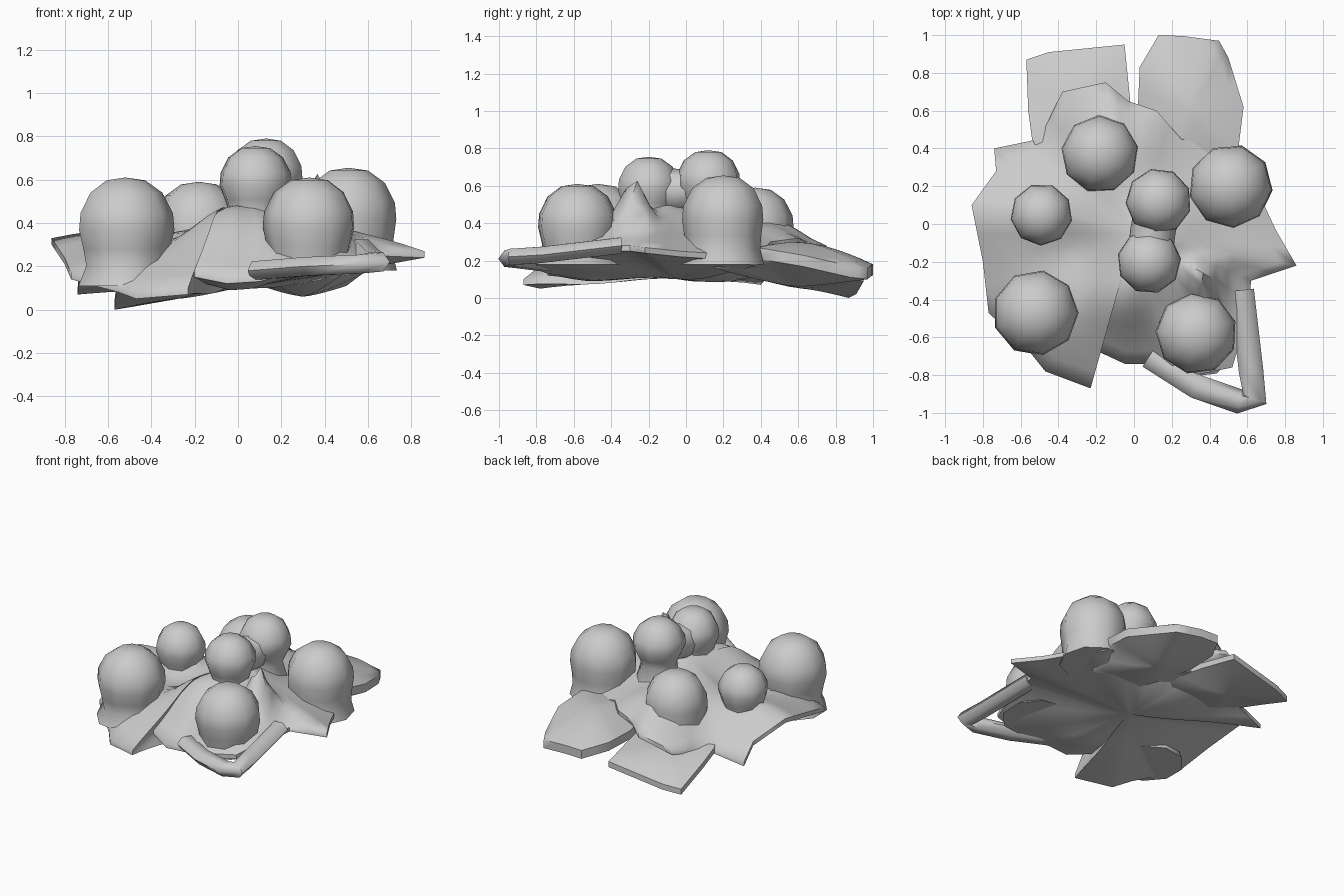
import bpy
import bmesh
from math import cos, sin, pi, exp, radians
from mathutils import Vector

cube = bpy.data.objects.get("Cube")
if cube:
    bpy.data.objects.remove(cube, do_unlink=True)

grey = bpy.data.materials.new("plain_grey")
grey.use_nodes = True
colour = (0.6, 0.6, 0.6, 1)
grey.diffuse_color = colour
for node in grey.node_tree.nodes:
    if node.type == 'BSDF_PRINCIPLED':
        node.inputs["Base Color"].default_value = colour

parts = []


def finish(name, bm):
    """Turn a bmesh into a named, coloured object."""
    bmesh.ops.recalc_face_normals(bm, faces=bm.faces)
    mesh = bpy.data.meshes.new(name)
    bm.to_mesh(mesh)
    bm.free()
    mesh.materials.append(grey)
    obj = bpy.data.objects.new(name, mesh)
    bpy.context.collection.objects.link(obj)
    parts.append(obj)
    return obj


def bridge(bm, ring_a, ring_b):
    n = len(ring_a)
    for i in range(n):
        j = (i + 1) % n
        bm.faces.new((ring_a[i], ring_a[j], ring_b[j], ring_b[i]))


def fan(bm, ring, tip):
    for i, v in enumerate(ring):
        bm.faces.new((v, ring[(i + 1) % len(ring)], tip))


def split_edges(rim):
    """Add a midpoint to every rim edge."""
    result = []
    for i, p in enumerate(rim):
        q = rim[(i + 1) % len(rim)]
        result += [Vector(p), (Vector(p) + Vector(q)) / 2]
    return result


def shell(name, rim, centre, top, bottom, thickness, power, mounds=(), sags=(), rings=6):
    """Closed cushion: an uneven rim rising to a top and sinking to a bottom."""
    bm = bmesh.new()
    outline = split_edges(rim)

    def side(height, drop, power, bumps):
        def place(p, t):
            x = centre[0] + (p.x - centre[0]) * t
            y = centre[1] + (p.y - centre[1]) * t
            z = height + (p.z - drop - height) * t ** power
            for bx, by, amount, width in bumps:
                d2 = (x - bx) ** 2 + (y - by) ** 2
                z += amount * exp(-d2 / width ** 2) * min(1, 4 * (1 - t))
            return bm.verts.new((x, y, max(z, 0)))

        layers = [[place(p, 1 - k / rings) for p in outline] for k in range(rings)]
        for a, b in zip(layers, layers[1:]):
            bridge(bm, a, b)
        fan(bm, layers[-1], place(outline[0], 0))
        return layers[0]

    bridge(bm, side(top, 0, power, mounds), side(bottom, thickness, 1.3, sags))
    return finish(name, bm)


def bulb(name, x, y, z, radius, neck, foot, flare=1.2, sides=9, turn=0.0):
    """Rounded knob on a stem that flares into the body."""
    profile = [(0.42, 0.94), (0.78, 0.68), (1.0, 0.25), (1.03, -0.1),
               ((1 + neck) / 2, -0.5), (neck, -0.85)]
    levels = [(r * radius, z + h * radius) for r, h in profile]
    levels.append((neck * radius * flare, foot))
    bm = bmesh.new()
    layers = []
    for r, h in levels:
        layers.append([bm.verts.new((x + r * cos(turn + 2 * pi * i / sides),
                                     y + r * sin(turn + 2 * pi * i / sides), h))
                       for i in range(sides)])
    for a, b in zip(layers, layers[1:]):
        bridge(bm, a, b)
    fan(bm, layers[0], bm.verts.new((x, y, z + radius)))
    bm.faces.new(layers[-1])
    return finish(name, bm)


def strap(name, path, width, height, sides=6):
    """Flattened tube following a path."""
    points = [Vector(p) for p in path]
    bm = bmesh.new()
    layers = []
    for i, p in enumerate(points):
        along = points[min(i + 1, len(points) - 1)] - points[max(i - 1, 0)]
        across = Vector((along.y, -along.x, 0)).normalized()
        layers.append([bm.verts.new(p + across * width * cos(2 * pi * k / sides)
                                    + Vector((0, 0, height * sin(2 * pi * k / sides))))
                       for k in range(sides)])
    for a, b in zip(layers, layers[1:]):
        bridge(bm, a, b)
    bm.faces.new(layers[0])
    bm.faces.new(layers[-1])
    return finish(name, bm)


# Main body with a ragged rim, folded mounds and a sagging underside
body_rim = [
    (-0.23, -0.87, 0.1), (-0.2, -0.67, 0.18), (-0.05, -0.74, 0.15),
    (0.1, -0.74, 0.16), (0.22, -0.82, 0.19), (0.52, -0.76, 0.23),
    (0.6, -0.5, 0.28), (0.62, -0.3, 0.28), (0.86, -0.22, 0.27),
    (0.75, -0.03, 0.25), (0.68, 0.12, 0.24), (0.58, 0.38, 0.2),
    (0.25, 0.45, 0.3), (0.12, 0.6, 0.32), (-0.03, 0.65, 0.3),
    (-0.15, 0.75, 0.28), (-0.38, 0.7, 0.2), (-0.5, 0.45, 0.16),
    (-0.74, 0.4, 0.1), (-0.73, 0.28, 0.2), (-0.86, 0.1, 0.33),
    (-0.8, -0.2, 0.24), (-0.77, -0.47, 0.17), (-0.55, -0.68, 0.11),
    (-0.47, -0.78, 0.08)]
body_mounds = [(0.37, -0.28, 0.26, 0.09), (-0.05, -0.38, 0.1, 0.18),
               (0.12, -0.1, 0.1, 0.2), (-0.33, -0.15, -0.1, 0.2),
               (-0.1, 0.5, 0.06, 0.2)]
body_sags = [(0, 0.28, -0.06, 0.3), (0, -0.5, -0.03, 0.25)]
shell("body", body_rim, (0, -0.05), 0.41, 0.12, 0.03, 2.2, body_mounds, body_sags, 10)

# Two broad flaps at the back, tucked under the body
shell("back_left_flap",
      [(0.02, 0.6, 0.2), (0.03, 0.83, 0.2), (0.13, 1.0, 0.18),
       (0.26, 0.995, 0.18), (0.45, 0.97, 0.16), (0.5, 0.88, 0.17),
       (0.58, 0.62, 0.23), (0.55, 0.38, 0.27), (0.48, 0.15, 0.22),
       (0.1, 0.15, 0.22)],
      (0.3, 0.6), 0.3, 0.06, 0.06, 1.6)
shell("back_right_flap",
      [(-0.57, 0.87, 0.04), (-0.45, 0.91, 0.06), (-0.05, 0.95, 0.13),
       (-0.02, 0.65, 0.18), (0.03, 0.3, 0.2), (-0.4, 0.2, 0.2),
       (-0.54, 0.45, 0.17), (-0.56, 0.6, 0.13)],
      (-0.28, 0.62), 0.18, 0.05, 0.04, 1.6)

# Looped strap at the front left corner, leaving an opening
strap("corner_loop",
      [(0.08, -0.7, 0.18), (0.33, -0.86, 0.2), (0.56, -0.94, 0.21),
       (0.64, -0.93, 0.22), (0.62, -0.78, 0.23), (0.57, -0.35, 0.28)], 0.065, 0.05)

# Knobs standing on the body
knobs = {
    "front_right_knob": (-0.52, -0.47, 0.39, 0.22, 0.87, 0.11),
    "front_left_knob": (0.33, -0.58, 0.4, 0.21, 0.87, 0.18, 1.3),
    "back_left_knob": (0.51, 0.2, 0.44, 0.215, 0.95, 0.18, 1.1),
    "back_right_knob": (-0.18, 0.37, 0.39, 0.2, 1.0, 0.15, 1.35),
    "side_knob": (-0.49, 0.05, 0.43, 0.16, 0.8, 0.25, 1.4),
    "centre_front_lobe": (0.08, -0.2, 0.59, 0.165, 0.75, 0.35),
    "centre_back_lobe": (0.13, 0.12, 0.62, 0.17, 0.7, 0.35, 1.3),
}
for i, (name, spec) in enumerate(knobs.items()):
    bulb(name, *spec, turn=i * 0.3)

# Waist joining the two centre lobes
strap("centre_waist", [(0.08, -0.2, 0.58), (0.1, -0.04, 0.57),
                       (0.13, 0.12, 0.6)], 0.12, 0.12, 8)

# Smooth shading with sharp creases
bpy.ops.object.select_all(action='DESELECT')
for obj in parts:
    obj.select_set(True)
bpy.context.view_layer.objects.active = parts[0]
bpy.ops.object.shade_smooth_by_angle(angle=radians(60))
